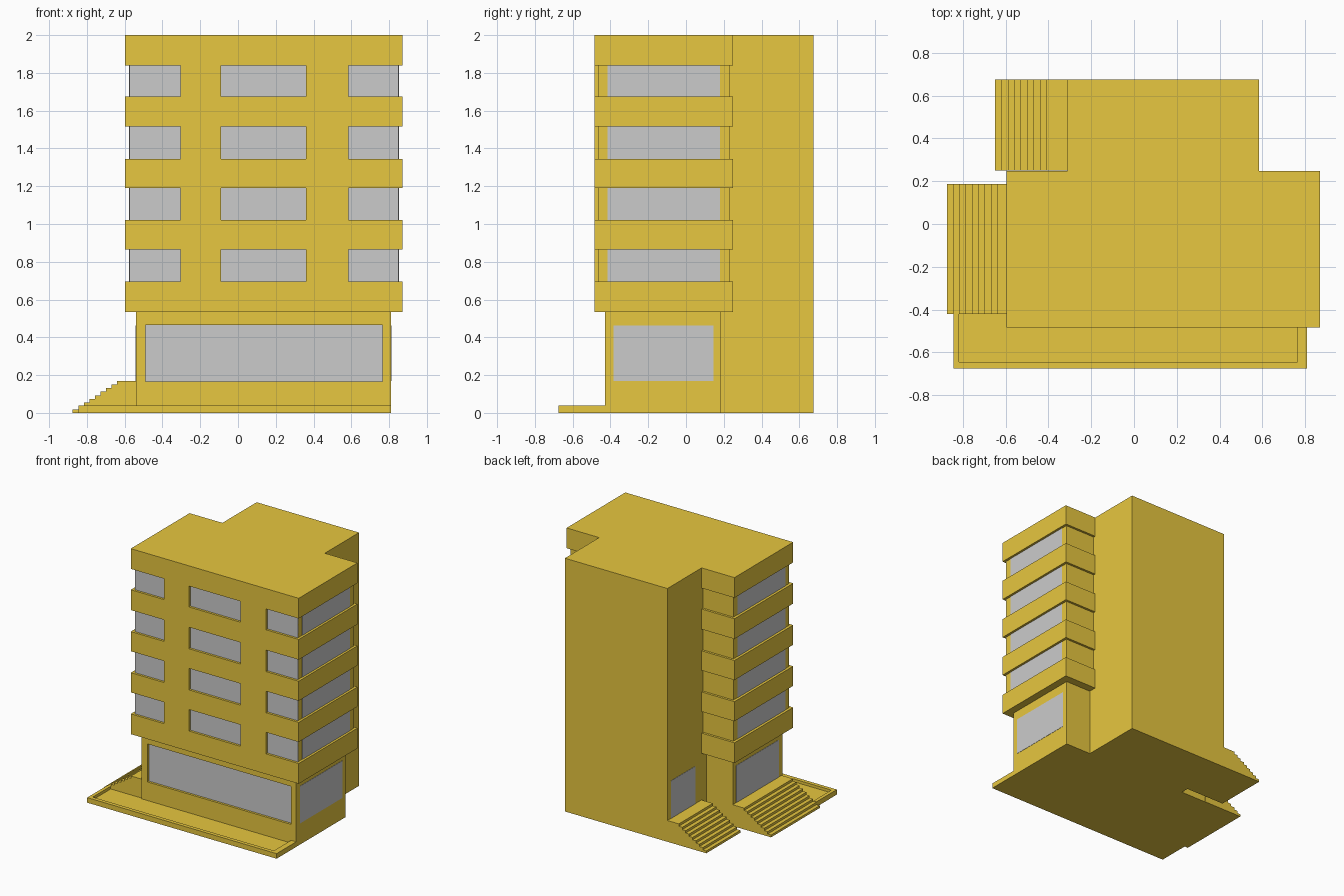
import bpy, bmesh

if "Cube" in bpy.data.objects:
    bpy.data.objects.remove(bpy.data.objects["Cube"])

ochre = bpy.data.materials.new("ochre_wall")
ochre.diffuse_color = (0.8, 0.57, 0.05, 1)
ochre.use_nodes = True
ochre.node_tree.nodes["Principled BSDF"].inputs["Base Color"].default_value = ochre.diffuse_color


def finish(name, bm, mat):
    bmesh.ops.recalc_face_normals(bm, faces=bm.faces)
    me = bpy.data.meshes.new(name)
    bm.to_mesh(me)
    bm.free()
    ob = bpy.data.objects.new(name, me)
    bpy.context.collection.objects.link(ob)
    if mat:
        me.materials.append(mat)
    return ob


def box(name, x, y, z, mat=ochre):
    bm = bmesh.new()
    bmesh.ops.create_cube(bm, size=1)
    for v in bm.verts:
        v.co = [r[0] if c < 0 else r[1] for c, r in zip(v.co, (x, y, z))]
    return finish(name, bm, mat)


def recess(ob, x, y, z):
    cutter = box("recess_cutter", x, y, z)
    cutter.hide_render = True
    cutter.hide_viewport = False
    mod = ob.modifiers.new("recess", 'BOOLEAN')
    mod.object = cutter
    mod.solver = 'EXACT'
    bpy.context.view_layer.objects.active = ob
    bpy.ops.object.modifier_apply(modifier=mod.name)
    bpy.data.objects.remove(cutter)


def stairs(name, x0, x1, x_wall, y, top, n=8):
    # stepped profile extruded along y
    run, rise = (x1 - x0) / n, top / (n + 1)
    pts = [(x0, 0)]
    for i in range(n + 1):
        pts.append((x0 + i * run, (i + 1) * rise))
        pts.append((x0 + (i + 1) * run if i < n else x_wall, (i + 1) * rise))
    pts.append((x_wall, 0))
    bm = bmesh.new()
    f = bm.faces.new([bm.verts.new((px, y[0], pz)) for px, pz in pts])
    ext = bmesh.ops.extrude_face_region(bm, geom=[f])
    for v in ext["geom"]:
        if isinstance(v, bmesh.types.BMVert):
            v.co.y = y[1]
    return finish(name, bm, ochre)


E = 0.002  # thickness of glazing in front of its wall

# rear stair tower with side door
box("rear_tower", (-0.31, 0.585), (0.185, 0.675), (0, 2))
box("rear_door", (-0.31 - E, -0.30), (0.33, 0.63), (0.168, 0.465), None)

# ground floor with recessed shop window
ground = box("ground_floor", (-0.54, 0.81), (-0.43, 0.186), (0, 0.54))
recess(ground, (-0.49, 0.765), (-0.5, -0.41), (0.165, 0.465))
box("shop_window", (-0.49, 0.765), (-0.41 - E, -0.40), (0.165, 0.465), None)
for side, x in (("left", (-0.54 - E, -0.53)), ("right", (0.80, 0.81 + E))):
    box("ground_window_" + side, x, (-0.385, 0.145), (0.168, 0.462), None)

# projecting bands
bands = [(0.535, 0.695), (0.865, 1.02), (1.19, 1.345), (1.515, 1.675), (1.84, 2.0)]
for i, z in enumerate(bands):
    box(f"band_{i}", (-0.597, 0.87), (-0.485, 0.248), z)

# storeys between the bands: core, front piers, windows
for i in range(4):
    z = (bands[i][1], bands[i + 1][0])
    box(f"storey_{i}", (-0.575, 0.85), (-0.465, 0.23), z)
    for j, x in enumerate(((-0.305, -0.09), (0.36, 0.585))):
        box(f"pier_{i}_{j}", x, (-0.485, -0.46), z)
    for j, x in enumerate(((-0.575, -0.305), (-0.09, 0.36), (0.585, 0.85))):
        box(f"front_window_{i}_{j}", x, (-0.465 - E, -0.46), z, None)
    for side, x in (("left", (-0.575 - E, -0.57)), ("right", (0.845, 0.85 + E))):
        box(f"side_window_{i}_{side}", x, (-0.415, 0.18), z, None)

# two entrance stairs on the left
stairs("main_stairs", -0.875, -0.64, -0.535, (-0.42, 0.188), 0.168)
stairs("rear_stairs", -0.65, -0.41, -0.305, (0.25, 0.675), 0.168)

# low planter tray along the front
tray = box("front_planter", (-0.845, 0.81), (-0.675, -0.42), (0, 0.04))
recess(tray, (-0.818, 0.765), (-0.645, -0.3), (0.018, 0.1))
